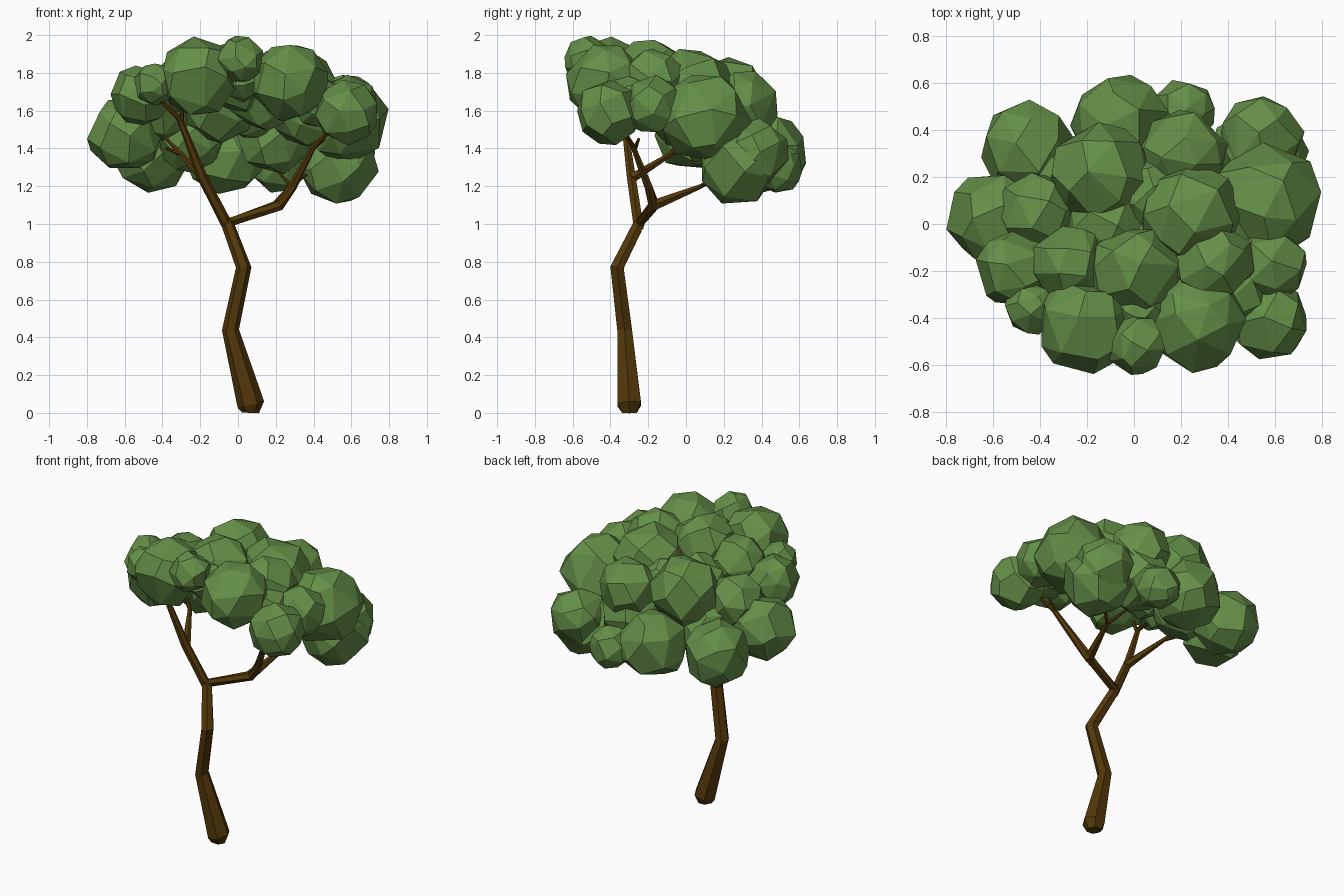
import bpy, bmesh, math, random
from mathutils import Vector, Matrix

random.seed(7)
cube = bpy.data.objects.get("Cube")
if cube:
    bpy.data.objects.remove(cube, do_unlink=True)


def material(name, rgb):
    mat = bpy.data.materials.new(name)
    mat.use_nodes = True
    mat.diffuse_color = (*rgb, 1)
    bsdf = mat.node_tree.nodes["Principled BSDF"]
    bsdf.inputs["Base Color"].default_value = (*rgb, 1)
    bsdf.inputs["Roughness"].default_value = 0.9
    return mat


leaf_green = material("leaf green", (0.13, 0.275, 0.065))
bark_brown = material("bark brown", (0.087, 0.039, 0.003))


def finish(name, bm, mat):
    bmesh.ops.recalc_face_normals(bm, faces=bm.faces)
    mesh = bpy.data.meshes.new(name)
    bm.to_mesh(mesh)
    bm.free()
    mesh.materials.append(mat)
    obj = bpy.data.objects.new(name, mesh)
    bpy.context.collection.objects.link(obj)
    return obj


def limb(name, points, radii, sides=6):
    """Tapered faceted tube lofted along a path."""
    bm = bmesh.new()
    path = [Vector(p) for p in points]
    rings = []
    for i, (p, r) in enumerate(zip(path, radii)):
        along = path[min(i + 1, len(path) - 1)] - path[max(i - 1, 0)]
        along.normalize()
        across = (Vector((1, 0, 0)) - along * along.x).normalized()
        other = along.cross(across)
        ring = []
        for k in range(sides):
            a = math.tau * k / sides
            ring.append(bm.verts.new(p + r * (across * math.cos(a) + other * math.sin(a))))
        rings.append(ring)
    for low, high in zip(rings, rings[1:]):
        for k in range(sides):
            n = (k + 1) % sides
            bm.faces.new((low[k], low[n], high[n], high[k]))
    bm.faces.new(rings[0])
    bm.faces.new(rings[-1])
    return finish(name, bm, bark_brown)


def leaf_clump(name, x, y, z, radius, count=25):
    """Irregular faceted ball: hull of jittered, evenly spread points."""
    bm = bmesh.new()
    golden = math.pi * (3 - math.sqrt(5))
    spin = Matrix.Rotation(random.uniform(0, math.tau), 3,
                           Vector((random.random(), random.random(), 1)))
    for i in range(count):
        h = 1 - (2 * i + 1) / count
        w = math.sqrt(1 - h * h)
        d = Vector((w * math.cos(i * golden), w * math.sin(i * golden), h))
        d += Vector([random.uniform(-0.16, 0.16) for _ in range(3)])
        d = spin @ d.normalized()
        bm.verts.new(Vector((x, y, z)) + d * radius * random.uniform(1.02, 1.08))
    bmesh.ops.convex_hull(bm, input=bm.verts)
    loose = [v for v in bm.verts if not v.link_faces]
    bmesh.ops.delete(bm, geom=loose, context='VERTS')
    bmesh.ops.dissolve_limit(bm, angle_limit=math.radians(14),
                             verts=bm.verts, edges=bm.edges)
    return finish(name, bm, leaf_green)


# Trunk with a rounded foot
limb("trunk",
     [(0.066, -0.3, 0.0), (0.068, -0.3, 0.045), (-0.04, -0.325, 0.44),
      (0.03, -0.365, 0.77), (-0.055, -0.25, 1.0), (-0.075, -0.25, 1.03)],
     [0.045, 0.072, 0.045, 0.041, 0.034, 0.024])

# Main branches and their forks
limb("right_branch",
     [(-0.05, -0.25, 0.98), (-0.19, -0.29, 1.25), (-0.31, -0.33, 1.56), (-0.41, -0.37, 1.65)],
     [0.03, 0.027, 0.016, 0.009])
limb("right_branch_tip", [(-0.3, -0.33, 1.54), (-0.29, -0.37, 1.66)], [0.013, 0.008])
limb("right_back_fork",
     [(-0.18, -0.29, 1.24), (-0.3, -0.08, 1.37), (-0.4, -0.01, 1.47)],
     [0.028, 0.014, 0.008])
limb("right_back_tip", [(-0.3, -0.08, 1.37), (-0.38, -0.02, 1.4)], [0.012, 0.007])
limb("left_branch",
     [(-0.07, -0.25, 1.0), (0.22, -0.17, 1.1), (0.29, -0.2, 1.2),
      (0.4, -0.28, 1.41), (0.47, -0.32, 1.48)],
     [0.026, 0.03, 0.024, 0.015, 0.009])
limb("left_branch_tip", [(0.39, -0.27, 1.4), (0.46, -0.25, 1.45)], [0.013, 0.008])
limb("left_back_fork",
     [(0.21, -0.17, 1.1), (0.28, 0.08, 1.2), (0.22, 0.2, 1.27)],
     [0.032, 0.014, 0.008])
limb("left_back_tip", [(0.28, 0.08, 1.2), (0.36, 0.15, 1.26)], [0.012, 0.008])

# Crown, sloping from high at the front to low at the back: x, y, z, radius
clumps = {
    "front": [(-0.21, -0.43, 1.78, 0.205), (0.01, -0.515, 1.87, 0.125),
              (0.27, -0.42, 1.75, 0.205), (0.575, -0.41, 1.59, 0.167),
              (-0.44, -0.36, 1.74, 0.11)],
    "middle": [(-0.52, -0.19, 1.68, 0.155), (-0.28, -0.17, 1.75, 0.16),
               (0.0, -0.2, 1.78, 0.195), (0.34, -0.17, 1.75, 0.17),
               (0.58, -0.17, 1.63, 0.155), (0.24, 0.04, 1.71, 0.215)],
    "side": [(0.565, 0.1, 1.56, 0.232), (-0.6, 0.03, 1.47, 0.193),
             (-0.41, 0.05, 1.61, 0.165)],
    "back": [(-0.45, 0.32, 1.37, 0.2), (-0.06, 0.43, 1.37, 0.207),
             (0.21, 0.48, 1.3, 0.135), (0.53, 0.28, 1.31, 0.205),
             (0.54, 0.36, 1.37, 0.18), (0.21, 0.31, 1.63, 0.18),
             (-0.15, 0.22, 1.67, 0.21)],
    "inner": [(-0.1, 0.0, 1.62, 0.19), (0.2, 0.27, 1.46, 0.2),
              (-0.25, 0.16, 1.46, 0.18), (0.36, -0.02, 1.58, 0.17),
              (0.12, -0.12, 1.66, 0.17), (0.42, -0.3, 1.65, 0.14),
              (0.06, 0.13, 1.62, 0.17), (0.02, -0.38, 1.77, 0.12)],
}
for region, balls in clumps.items():
    for n, ball in enumerate(balls, 1):
        leaf_clump(f"{region}_leaf_clump_{n}", *ball)
